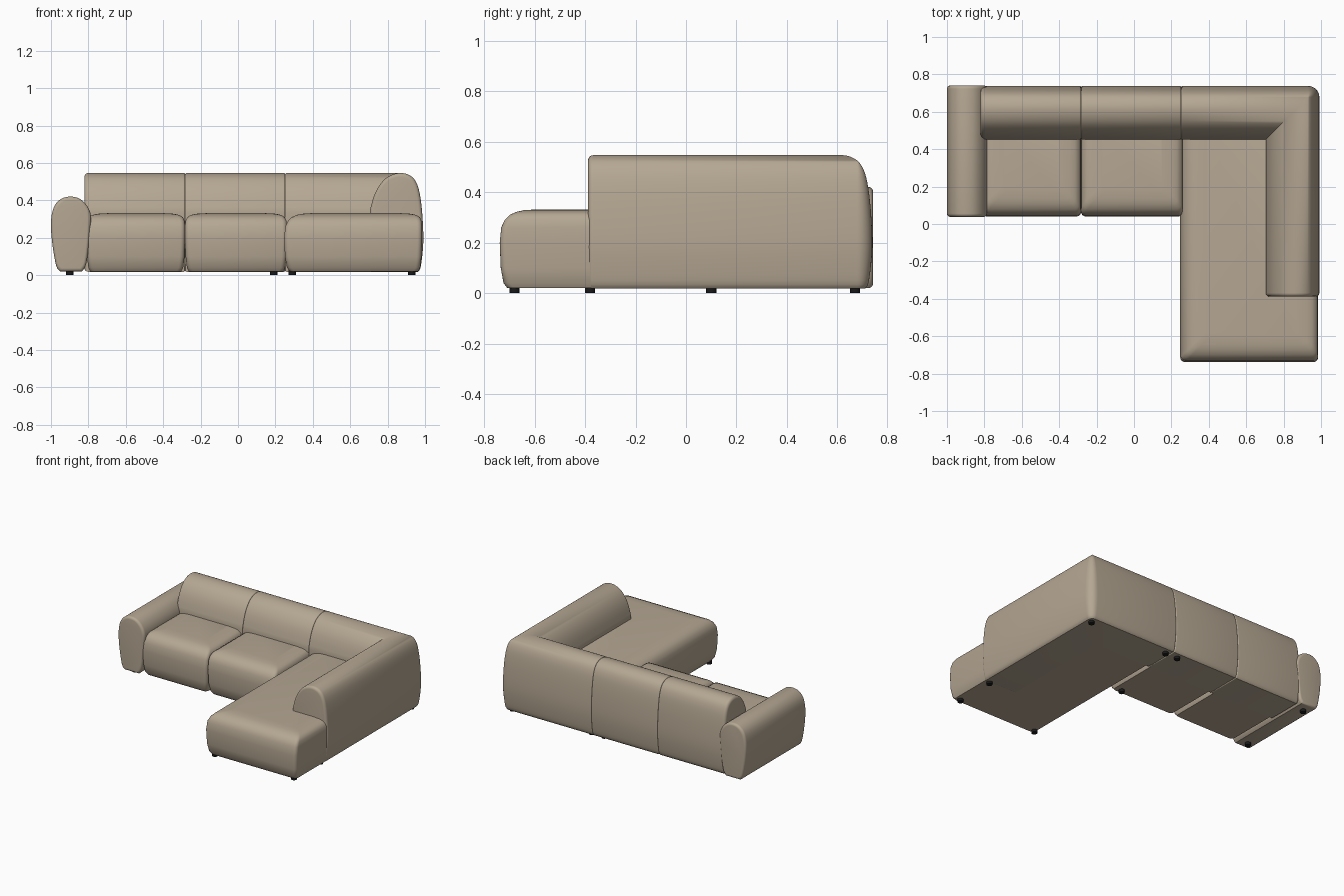
import bpy, bmesh, math
from mathutils import Vector

cube = bpy.data.objects.get("Cube")
if cube:
    bpy.data.objects.remove(cube, do_unlink=True)


def make_material(name, color, roughness):
    mat = bpy.data.materials.new(name)
    mat.use_nodes = True
    mat.diffuse_color = color
    node = mat.node_tree.nodes["Principled BSDF"]
    node.inputs["Base Color"].default_value = color
    node.inputs["Roughness"].default_value = roughness
    return mat


TAUPE = make_material("taupe upholstery", (0.46, 0.385, 0.29, 1), 0.8)
BLACK = make_material("black plastic", (0.01, 0.01, 0.01, 1), 0.5)


def loft(name, rings, mat):
    """Skin a row of equal closed rings and cap both ends."""
    bm = bmesh.new()
    rows = [[bm.verts.new(p) for p in ring] for ring in rings]
    n = len(rows[0])
    for a, b in zip(rows, rows[1:]):
        for i in range(n):
            j = (i + 1) % n
            bm.faces.new((a[i], a[j], b[j], b[i]))
    bm.faces.new(rows[0])
    bm.faces.new(rows[-1])
    bmesh.ops.remove_doubles(bm, verts=bm.verts, dist=0.0002)
    bmesh.ops.recalc_face_normals(bm, faces=bm.faces)
    mesh = bpy.data.meshes.new(name)
    bm.to_mesh(mesh)
    bm.free()
    mesh.materials.append(mat)
    obj = bpy.data.objects.new(name, mesh)
    bpy.context.collection.objects.link(obj)
    bpy.ops.object.select_all(action="DESELECT")
    obj.select_set(True)
    bpy.context.view_layer.objects.active = obj
    bpy.ops.object.shade_smooth_by_angle(angle=math.radians(40))
    return obj


def smooth_curve(points, steps=4):
    """Catmull-Rom curve through an open row of points."""
    pts = [Vector(p) for p in points]
    pts = [pts[0]] + pts + [pts[-1]]
    out = []
    for a, b, c, d in zip(pts, pts[1:], pts[2:], pts[3:]):
        for k in range(steps):
            t = k / steps
            out.append(0.5 * (2 * b + (c - a) * t + (2 * a - 5 * b + 4 * c - d) * t ** 2
                              + (3 * b - a - 3 * c + d) * t ** 3))
    return out + [pts[-1]]


def inset(profile, amount):
    """Shrink a profile evenly toward the middle of its bounds."""
    us, vs = [p[0] for p in profile], [p[1] for p in profile]
    cu, cv = (min(us) + max(us)) / 2, (min(vs) + max(vs)) / 2
    fu = 1 - amount / (max(us) - cu)
    fv = 1 - amount / (max(vs) - cv)
    return [(cu + (u - cu) * fu, cv + (v - cv) * fv) for u, v in profile]


def rounded_end(start, direction, r, steps=5):
    """Stations (position, inset) that round off one end, from the tip inward."""
    angles = [math.pi / 2 * k / steps for k in range(steps + 1)]
    return [(start + direction * r * (1 - math.cos(a)), r * (1 - math.sin(a))) for a in angles]


# Seat cushions: rounded rectangles stacked upward, with an inset for each side
LEVELS = (0.02, 0.04, 0.10, 0.20, 0.26, 0.29, 0.31, 0.322, 0.328, 0.331)
FULL = (0.03, 0.015, 0.004, 0, 0.006, 0.02, 0.04, 0.068, 0.095, 0.14)
TIGHT = (0.02, 0.01, 0.003, 0, 0, 0.003, 0.012, 0.032, 0.06, 0.11)


def cushion(name, x0, x1, y0, y1, left_edge, right_edge, r=0.025):
    rings = []
    for z, front, lo, hi in zip(LEVELS, FULL, left_edge, right_edge):
        a, b, c, d = x0 + lo, x1 - hi, y0 + front, y1
        corners = ((b - r, d - r), (a + r, d - r), (a + r, c + r), (b - r, c + r))
        ring = []
        for q, (cx, cy) in enumerate(corners):
            for k in range(5):
                t = (q + k / 4) * math.pi / 2
                ring.append((cx + r * math.cos(t), cy + r * math.sin(t), z))
        rings.append(ring)
    return loft(name, rings, TAUPE)


SEAM_A, SEAM_B = -0.283, 0.252
cushion("right_seat", -0.81, SEAM_A, 0.04, 0.50, TIGHT, TIGHT)
cushion("middle_seat", SEAM_A, SEAM_B + 0.01, 0.04, 0.50, TIGHT, TIGHT)
cushion("chaise_seat", SEAM_B - 0.005, 0.984, -0.738, 0.50, FULL, TIGHT)

# Backrest cross-section: distance from the outer face, height
back = smooth_curve([(0.028, 0.018), (0.013, 0.05), (0, 0.18), (0.006, 0.33), (0.02, 0.44),
                     (0.04, 0.50), (0.07, 0.532), (0.115, 0.546), (0.165, 0.538), (0.21, 0.51),
                     (0.25, 0.455), (0.277, 0.38), (0.287, 0.30), (0.28, 0.018)])
OUT_X, OUT_Y = 0.991, 0.738


def back_ring(x, amount):
    return [(x, OUT_Y - d, z) for d, z in inset(back, amount)]


def arm_ring(y, amount):
    return [(OUT_X - d, y, z) for d, z in inset(back, amount)]


def corner_ring(t, r=0.06):
    """Rounded on the outside of the corner, mitred on the inside."""
    ring = []
    for d, z in back:
        radius, centre = max(r - d, 0), max(r, d)
        ring.append((OUT_X - centre + radius * math.sin(t), OUT_Y - centre + radius * math.cos(t), z))
    return ring


def straight_back(name, x0, x1, r0, r1):
    stations = rounded_end(x0, 1, r0) + rounded_end(x1, -1, r1)[::-1]
    loft(name, [back_ring(*s) for s in stations], TAUPE)


straight_back("right_backrest", -0.822, SEAM_A, 0.022, 0.008)
straight_back("middle_backrest", SEAM_A, SEAM_B, 0.008, 0.008)

# Corner backrest turns forward and becomes the tall arm
rings = [back_ring(*s) for s in rounded_end(SEAM_B, 1, 0.008)]
rings += [corner_ring(math.pi / 2 * k / 8) for k in range(9)]
rings += [arm_ring(*s) for s in rounded_end(-0.388, 1, 0.02)[::-1]]
loft("corner_backrest", rings, TAUPE)

# Low arm with a mushroom-shaped cross-section
arm = smooth_curve([(-0.95, 0.02), (-0.972, 0.05), (-0.993, 0.17), (-1, 0.28), (-0.986, 0.36),
                    (-0.95, 0.405), (-0.9, 0.42), (-0.848, 0.409), (-0.808, 0.372),
                    (-0.787, 0.32), (-0.79, 0.25), (-0.802, 0.12), (-0.815, 0.05), (-0.835, 0.02)])
stations = rounded_end(0.038, 1, 0.018) + rounded_end(0.741, -1, 0.018)[::-1]
loft("low_arm", [[(x, y, z) for x, z in inset(arm, a)] for y, a in stations], TAUPE)

# Small round feet
FEET = [(-0.9, 0.1), (-0.9, 0.67), (0.19, 0.1), (0.19, 0.67), (0.29, 0.67),
        (0.29, -0.68), (0.93, -0.68), (0.93, -0.38), (0.93, 0.67)]
for i, (fx, fy) in enumerate(FEET):
    circle = [(0.02 * math.cos(k * math.pi / 8), 0.02 * math.sin(k * math.pi / 8)) for k in range(16)]
    loft(f"foot_{i + 1}", [[(fx + u, fy + v, z) for u, v in circle] for z in (0, 0.03)], BLACK)
